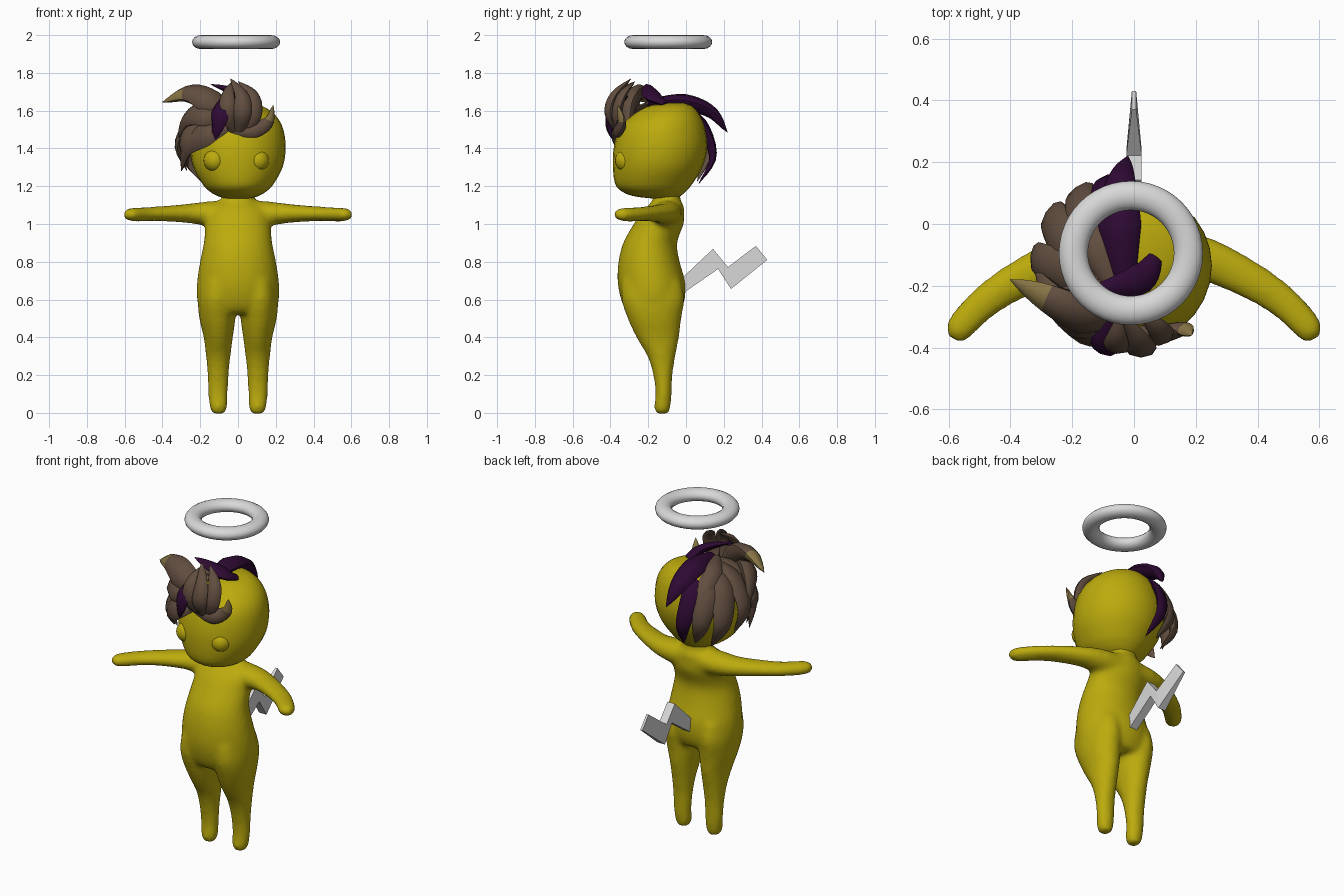
import bpy, bmesh, math
from mathutils import Vector

if "Cube" in bpy.data.objects:
    bpy.data.objects.remove(bpy.data.objects["Cube"], do_unlink=True)

HEAD = Vector((0, -0.14, 1.39))
UP = Vector((0, 0, 1))


def material(name, rgb, rough=0.6):
    m = bpy.data.materials.new(name)
    m.use_nodes = True
    m.diffuse_color = (*rgb, 1)
    bsdf = m.node_tree.nodes["Principled BSDF"]
    bsdf.inputs["Base Color"].default_value = (*rgb, 1)
    bsdf.inputs["Roughness"].default_value = rough
    return m


YELLOW = material("mustard yellow", (0.50, 0.405, 0.004))
BROWN = material("hair brown", (0.12, 0.075, 0.05))
PURPLE = material("hair dark purple", (0.028, 0.003, 0.034))
TAN = material("hair tip tan", (0.25, 0.18, 0.06))
WHITE = material("pale grey", (0.69, 0.69, 0.69))


def finish(bm, name, mats, angle=None):
    """Turn a bmesh into a shaded object."""
    bmesh.ops.recalc_face_normals(bm, faces=bm.faces)
    me = bpy.data.meshes.new(name)
    bm.to_mesh(me)
    bm.free()
    ob = bpy.data.objects.new(name, me)
    bpy.context.collection.objects.link(ob)
    for m in mats:
        me.materials.append(m)
    if angle:
        bpy.ops.object.select_all(action='DESELECT')
        ob.select_set(True)
        bpy.context.view_layer.objects.active = ob
        bpy.ops.object.shade_smooth_by_angle(angle=math.radians(angle))
    return ob


def ellipse(c, u, v, n):
    return [c + u * math.cos(2 * math.pi * i / n) + v * math.sin(2 * math.pi * i / n)
            for i in range(n)]


def level_ring(z, x0, x1, y0, y1, n=28):
    return ellipse(Vector(((x0 + x1) / 2, (y0 + y1) / 2, z)),
                   Vector(((x1 - x0) / 2, 0, 0)), Vector((0, (y1 - y0) / 2, 0)), n)


def loft(bm, rings, tip_from=2):
    """Skin a list of rings; faces past tip_from (fraction) take slot 1."""
    rows = [[bm.verts.new(p) for p in r] for r in rings]
    n = len(rows[0])
    for k, (a, b) in enumerate(zip(rows, rows[1:])):
        for i in range(n):
            f = bm.faces.new((a[i], a[(i + 1) % n], b[(i + 1) % n], b[i]))
            f.material_index = int(k / (len(rows) - 1) >= tip_from)
    bm.faces.new(rows[0])
    bm.faces.new(rows[-1]).material_index = int(tip_from < 1)


def spline(pts, t):
    """Point on a Catmull-Rom curve through pts (any dimension)."""
    p = [Vector(q) for q in pts]
    p = [2 * p[0] - p[1]] + p + [2 * p[-1] - p[-2]]
    s = min(t, 0.9999) * (len(p) - 3)
    i = int(s)
    s -= i
    a, b, c, d = p[i:i + 4]
    return 0.5 * (2 * b + (c - a) * s + (2 * a - 5 * b + 4 * c - d) * s * s
                  + (3 * b - a - 3 * c + d) * s ** 3)


def resample(table, steps=40):
    return [spline(table, k / steps) for k in range(steps + 1)]


# Body: torso, legs and arms fused into one soft skin
bm = bmesh.new()
TORSO = [(.525, .17, -.30, -.04), (.56, .206, -.328, -.018), (.62, .22, -.35, -.003),
         (.7, .217, -.363, -.005), (.8, .202, -.358, -.033), (.9, .182, -.333, -.047),
         (1.0, .173, -.277, -.012), (1.06, .165, -.237, -.01), (1.1, .13, -.2, -.012),
         (1.125, .088, -.178, -.028), (1.2, .078, -.165, -.033)]
LEG = [(.7, .03, .195, -.34, -.025), (.6, .018, .212, -.342, -.008),
       (.5, .014, .205, -.31, -.024), (.4, .027, .182, -.264, -.036),
       (.3, .039, .17, -.205, -.056), (.2, .049, .162, -.174, -.071),
       (.1, .053, .158, -.162, -.076), (.03, .056, .151, -.17, -.081),
       (-.006, .072, .133, -.158, -.093)]
ARM = [(.06, -.10, 1.055, .085, .072), (.17, -.105, 1.055, .08, .064),
       (.26, -.125, 1.056, .07, .052), (.39, -.19, 1.055, .062, .041),
       (.48, -.25, 1.052, .055, .038), (.55, -.32, 1.05, .05, .037),
       (.577, -.355, 1.05, .042, .031), (.59, -.373, 1.05, .02, .014)]
loft(bm, [level_ring(z, -w, w, a, b) for z, w, a, b in resample(TORSO)])
for s in (-1, 1):
    loft(bm, [level_ring(z, s * x0, s * x1, a, b) for z, x0, x1, a, b in resample(LEG)])
    rows = resample(ARM)
    pts = [Vector((s * a[0], a[1], a[2])) for a in rows]
    rings = []
    for i, a in enumerate(rows):
        t = pts[min(i + 1, len(pts) - 1)] - pts[max(i - 1, 0)]
        side = t.cross(UP).normalized()
        rings.append(ellipse(pts[i], side * a[3], UP * a[4], 20))
    loft(bm, rings)
body = finish(bm, "body", [YELLOW])
rm = body.modifiers.new("fuse", 'REMESH')
rm.mode = 'VOXEL'
rm.voxel_size = 0.013
rm.use_smooth_shade = True
sm = body.modifiers.new("soften", 'SMOOTH')
sm.factor = 0.5
sm.iterations = 14

# Head
SKULL = [(1.134, .06, -.17, -.05), (1.147, .105, -.275, -.03), (1.17, .147, -.335, -.003),
         (1.21, .187, -.374, .032), (1.3, .236, -.387, .086), (1.4, .252, -.383, .112),
         (1.5, .24, -.355, .102), (1.57, .203, -.292, .077), (1.62, .138, -.21, .037),
         (1.64, .06, -.12, -.01)]
bm = bmesh.new()
loft(bm, [level_ring(z, -w, w, a, b) for z, w, a, b in resample(SKULL)])
finish(bm, "head", [YELLOW], 180)

# Eyes
for s, side in ((1, "left"), (-1, "right")):
    bm = bmesh.new()
    bmesh.ops.create_uvsphere(bm, u_segments=20, v_segments=12, radius=0.06)
    bmesh.ops.translate(bm, verts=bm.verts, vec=(s * 0.114 - 0.008, -0.316, 1.336))
    finish(bm, side + "_eye", [YELLOW], 180)

# Halo
bpy.ops.mesh.primitive_torus_add(major_segments=48, minor_segments=16, major_radius=0.186,
                                 minor_radius=0.047, location=(-0.01, -0.094, 1.963))
halo = bpy.context.object
halo.name = "halo"
halo.scale.z = 0.78
halo.data.materials.append(WHITE)
bpy.ops.object.shade_smooth_by_angle(angle=math.pi)

# Zigzag tail: lower and upper edge of each cross-section (y, z), half thickness
TAIL = [((-.02, .63), (-.02, .715), .025), ((.17, .762), (.143, .868), .025),
        ((.238, .656), (.222, .772), .025), ((.43, .81), (.37, .884), .007)]
bm = bmesh.new()
loft(bm, [[Vector((x, *p)) for x, p in ((-w, lo), (w, lo), (w, hi), (-w, hi))]
          for lo, hi, w in TAIL])
finish(bm, "zigzag_tail", [WHITE])


# Hair: pointed leaf-shaped locks that lie against the head
def lock(name, pts, width, mat, tip=2, thick=0.5, steps=14):
    bm = bmesh.new()
    rings = []
    for k in range(steps + 1):
        t = k / steps
        c = spline(pts, t)
        tan = (spline(pts, min(t + .03, 1)) - spline(pts, max(t - .03, 0))).normalized()
        across = tan.cross(c - HEAD).normalized()
        out = across.cross(tan).normalized()
        w = width * min(1, 0.45 + 1.5 * t) * max(1 - t ** 2.6, 0.01) ** 0.85
        rings.append(ellipse(c, across * w, out * w * thick, 8))
    loft(bm, rings, tip)
    finish(bm, name, [mat, TAN], 50)


def on_head(azimuth, polar, r):
    a, p = math.radians(azimuth), math.radians(polar)
    return HEAD + r * Vector((math.cos(a) * math.sin(p), math.sin(a) * math.sin(p), math.cos(p)))


# Fan of locks down the back and right side: azimuth, end angle, width, lift, colour
FAN = [(98, 131, .06, .295, PURPLE), (118, 126, .072, .30, BROWN), (140, 128, .078, .315, BROWN),
       (167, 112, .075, .318, BROWN), (194, 110, .075, .308, BROWN)]
for i, (az, end, w, lift, mat) in enumerate(FAN):
    path = [on_head(az + 25 * (1 - f), 15 + (end - 15) * f, r)
            for f, r in ((0, .26), (.35, .28), (.7, lift), (1, lift - .02))]
    lock(f"back_lock_{i + 1}", path, w, mat, thick=.42)

# Crest and crown
lock("crest", [(-.03, -.2, 1.64), (-.045, -.02, 1.645), (-.045, .13, 1.595), (-.02, .22, 1.485)],
     .075, PURPLE, thick=.65)
lock("crown_lock", [(-.07, -.2, 1.64), (-.13, -.08, 1.625), (-.16, .04, 1.55), (-.14, .12, 1.44)],
     .06, BROWN)
lock("top_curl", [(.07, -.11, 1.635), (.03, -.17, 1.67), (-.05, -.2, 1.71), (-.145, -.21, 1.74)],
     .055, PURPLE)

# Fringe and forehead tuft
lock("fringe_stripe", [(-.06, -.32, 1.68), (-.09, -.385, 1.6), (-.105, -.4, 1.52),
                       (-.135, -.375, 1.43)], .055, PURPLE)
lock("swept_spike", [(-.04, -.31, 1.52), (-.14, -.3, 1.64), (-.26, -.25, 1.69), (-.40, -.18, 1.645)],
     .085, BROWN, tip=.7, thick=.65)
lock("fringe_upper", [(-.05, -.33, 1.52), (-.16, -.32, 1.58), (-.26, -.24, 1.56), (-.32, -.15, 1.45)],
     .085, BROWN, thick=.55)
lock("fringe_lower", [(-.06, -.36, 1.52), (-.16, -.345, 1.48), (-.265, -.26, 1.41), (-.30, -.18, 1.28)],
     .08, BROWN, thick=.5)
lock("tuft_left", [(-.01, -.34, 1.48), (-.05, -.39, 1.58), (-.055, -.37, 1.68), (-.03, -.27, 1.755)],
     .052, BROWN, thick=.6)
lock("tuft_middle", [(0, -.34, 1.47), (.02, -.4, 1.58), (.02, -.38, 1.68), (-.04, -.29, 1.77)],
     .055, BROWN, thick=.6)
lock("tuft_right", [(.01, -.33, 1.48), (.075, -.365, 1.57), (.08, -.34, 1.68), (.0, -.27, 1.755)],
     .052, BROWN, thick=.6)
lock("side_curl", [(-.02, -.35, 1.49), (.08, -.355, 1.495), (.16, -.34, 1.54), (.187, -.36, 1.63)],
     .046, BROWN, tip=.7, thick=.7)
